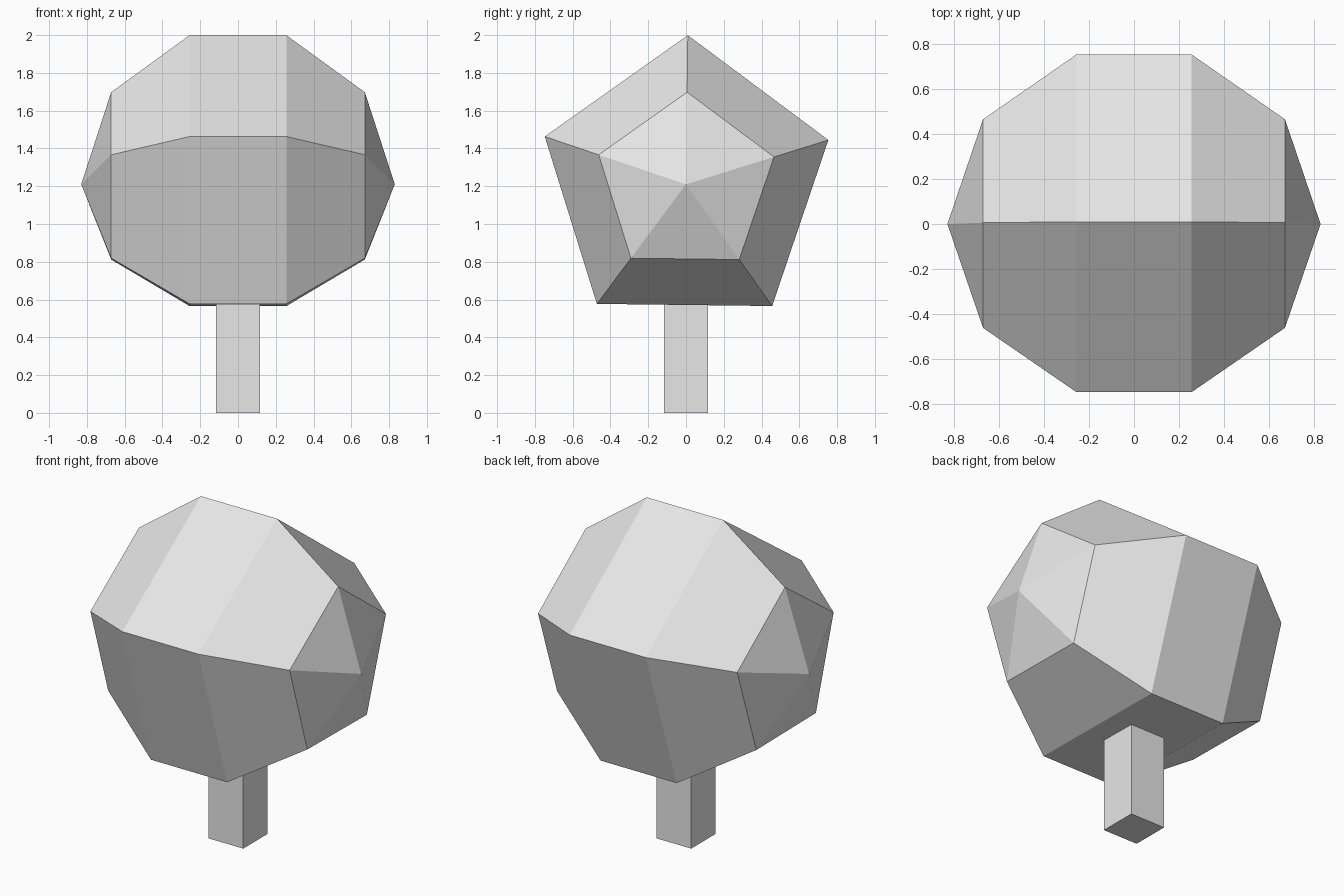
import bpy, bmesh
from math import sin, cos, pi, radians, tau

cube = bpy.data.objects.get("Cube")
if cube:
    bpy.data.objects.remove(cube, do_unlink=True)

# Single plain grey
grey = bpy.data.materials.new("plain grey")
grey.use_nodes = True
colour = (0.8, 0.8, 0.8, 1)
grey.diffuse_color = colour
grey.node_tree.nodes["Principled BSDF"].inputs["Base Color"].default_value = colour


def finish(name, bm):
    bmesh.ops.recalc_face_normals(bm, faces=bm.faces)
    mesh = bpy.data.meshes.new(name)
    bm.to_mesh(mesh)
    bm.free()
    mesh.materials.append(grey)
    obj = bpy.data.objects.new(name, mesh)
    bpy.context.collection.objects.link(obj)
    return obj


# Crown: coarse five-sided ball lying on its side, poles along x
RADIUS, SIDES, CENTRE = 0.83, 5, 1.21
TILT = radians(0.7)
bm = bmesh.new()
arc = []
for i in range(SIDES + 1):
    a = pi * i / SIDES
    r = RADIUS * sin(a)
    arc.append(bm.verts.new((RADIUS * cos(a), r * sin(TILT), r * cos(TILT))))
edges = [bm.edges.new(pair) for pair in zip(arc, arc[1:])]
bmesh.ops.spin(bm, geom=arc + edges, cent=(0, 0, 0), axis=(1, 0, 0),
               angle=tau, steps=SIDES)
bmesh.ops.remove_doubles(bm, verts=bm.verts, dist=0.001)
finish("crown", bm).location.z = CENTRE

# Trunk: square post running up into the crown
WIDTH, HEIGHT = 0.235, 0.8
bm = bmesh.new()
bmesh.ops.create_cube(bm, size=1)
bmesh.ops.scale(bm, vec=(WIDTH, WIDTH, HEIGHT), verts=bm.verts)
bmesh.ops.translate(bm, vec=(0, 0, HEIGHT / 2), verts=bm.verts)
finish("trunk", bm)
